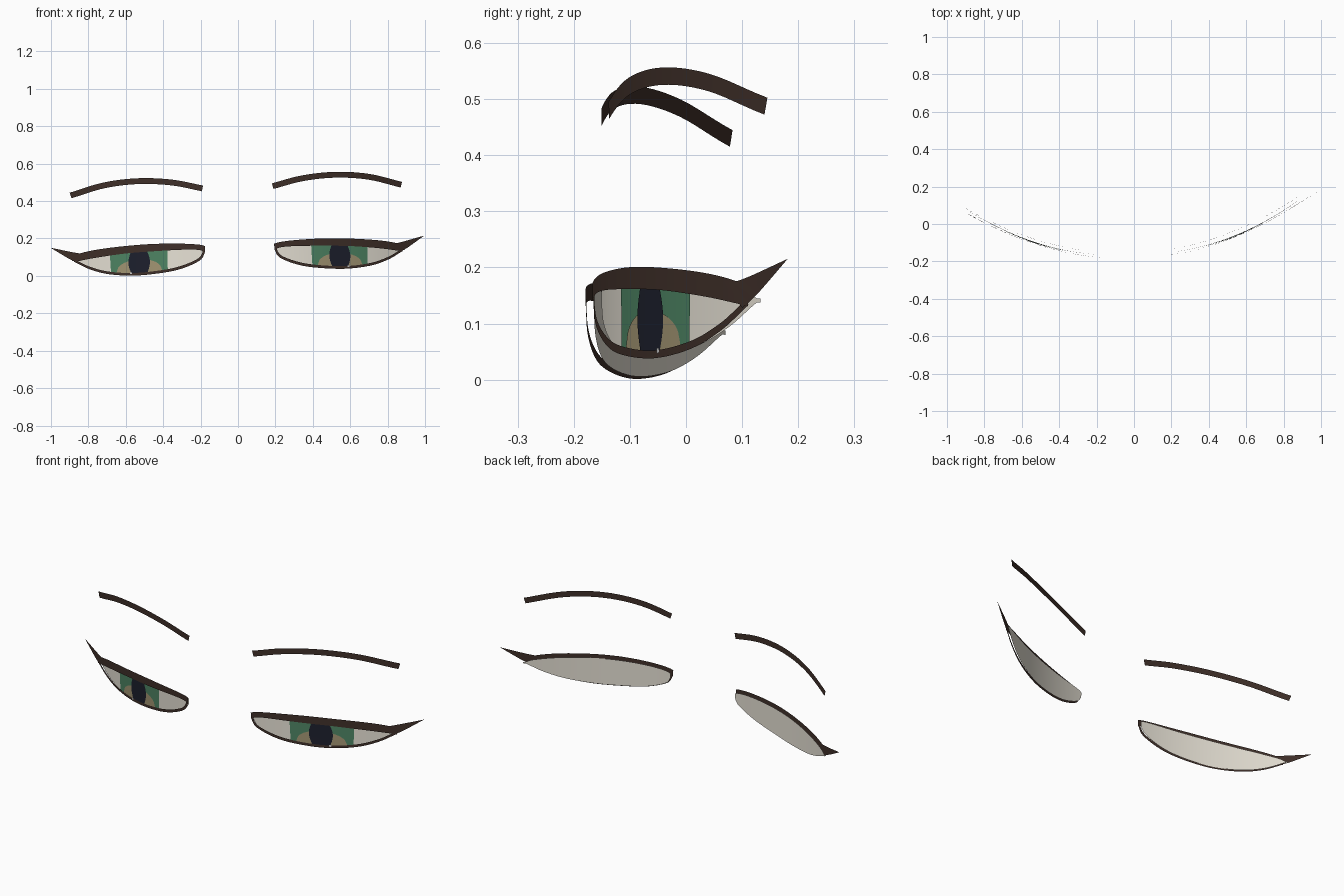
import bpy, bmesh, math
from mathutils import Vector

if "Cube" in bpy.data.objects:
    bpy.data.objects.remove(bpy.data.objects["Cube"])


def material(name, rgb):
    m = bpy.data.materials.new(name)
    m.diffuse_color = (*rgb, 1)
    m.use_nodes = True
    m.node_tree.nodes["Principled BSDF"].inputs["Base Color"].default_value = m.diffuse_color
    return m


BROWN = material("dark_brown", (0.05, 0.029, 0.022))
WHITE = material("eye_white", (0.80, 0.76, 0.67))
GREEN = material("iris_green", (0.075, 0.23, 0.125))
HAZEL = material("iris_hazel", (0.36, 0.30, 0.17))
BLACK = material("pupil_dark", (0.012, 0.014, 0.026))
GLINT = material("glint", (0.9, 0.9, 0.9))


def face_y(x):
    """Depth of the curved face surface at x (straight beyond the eye corner)."""
    d = x - 0.185
    e = min(d, 0.7)
    return -0.172 + 0.121 * e + 0.35 * e * e + 0.56 * (d - e)


def smooth(pts, n=6):
    """Catmull-Rom curve through the points."""
    p = [Vector(q) for q in pts]
    p = [2 * p[0] - p[1]] + p + [2 * p[-1] - p[-2]]
    out = []
    for a, b, c, d in zip(p, p[1:], p[2:], p[3:]):
        for i in range(n):
            t = i / n
            out.append(0.5 * (2 * b + (c - a) * t + (2 * a - 5 * b + 4 * c - d) * t * t
                              + (3 * b - a - 3 * c + d) * t ** 3))
    return out + [p[-2]]


def height(curve, x):
    for a, b in zip(curve, curve[1:]):
        if a.x <= x <= b.x and b.x > a.x:
            return a.y + (b.y - a.y) * (x - a.x) / (b.x - a.x)
    return curve[0].y if x < curve[0].x else curve[-1].y


def sheet(name, low, top, mat, depth, rows=2):
    """Mirrored sheet on the face surface between two (x, z) curves."""
    bm = bmesh.new()
    grid = []
    for a, b in zip(low, top):
        col = []
        for r in range(rows + 1):
            q = Vector(a).lerp(Vector(b), r / rows)
            col.append(bm.verts.new((q.x, face_y(q.x) + depth(q.x), q.y)))
        grid.append(col)
    for c, d in zip(grid, grid[1:]):
        for r in range(rows):
            bm.faces.new((c[r], d[r], d[r + 1], c[r + 1]))
    bmesh.ops.remove_doubles(bm, verts=bm.verts, dist=1e-5)
    mesh = bpy.data.meshes.new(name)
    bm.to_mesh(mesh)
    bm.free()
    mesh.materials.append(mat)
    mesh.shade_smooth()
    ob = bpy.data.objects.new(name, mesh)
    bpy.context.collection.objects.link(ob)
    ob.modifiers.new("both_sides", "MIRROR").use_mirror_merge = False
    # The whole pair is slightly tilted and turned
    ob.rotation_euler = (0, -0.0325, 0.035)
    ob.location.x = 0.008
    return ob


def flat(v):
    return lambda x: v


# Lid outlines
low_out = smooth([(.185, .150), (.190, .125), (.215, .090), (.30, .053), (.40, .032),
                  (.56, .020), (.70, .032), (.80, .062), (.88, .105)])
low_in = smooth([(.197, .150), (.203, .125), (.228, .098), (.305, .067), (.40, .047),
                 (.56, .034), (.70, .046), (.795, .074), (.86, .107)])
up_top = smooth([(.185, .166), (.215, .174), (.30, .182), (.45, .186), (.60, .180),
                 (.75, .166), (.85, .147), (.88, .128)])
up_low = smooth([(.185, .133), (.22, .146), (.30, .150), (.45, .147), (.60, .140),
                 (.75, .124), (.85, .108), (.88, .102)])

sheet("lower_lid", low_out, low_in, BROWN, flat(0))
sheet("upper_lid", up_low, up_top, BROWN, flat(-0.001))
sheet("lash_wing", smooth([(.865, .100), (.91, .124), (1.0, .183)]),
      smooth([(.81, .150), (.855, .149), (1.0, .183)]), BROWN, flat(-0.002))

# Eye white, receding at both corners
xs = [.19 + .70 * (1 - math.cos(math.pi * i / 40)) / 2 for i in range(41)]
sheet("eye_white",
      [(x, height(low_out, x) + .004) for x in xs],
      [(x, max(height(low_out, x) + .004, .45 * height(up_low, x) + .55 * height(up_top, x)))
       for x in xs],
      WHITE, lambda x: .007 + .06 * (x - .537) ** 2, rows=8)


# Iris layers, each tucked under the lids
def low_edge(x):
    return height(low_in, x) - .004


def high_edge(x):
    return height(up_low, x) + .006


CX = .537
span = [i / 12 - 1 for i in range(25)]
sheet("iris", [(CX + .150 * t, low_edge(CX + .150 * t)) for t in span],
      [(CX + .153 * t, high_edge(CX + .153 * t)) for t in span], GREEN, flat(.005), 4)
sheet("iris_lower_glow", [(CX + .122 * t, low_edge(CX + .122 * t)) for t in span],
      [(CX + .122 * t, low_edge(CX + .122 * t) + .075 * math.sqrt(1 - t * t)) for t in span],
      HAZEL, flat(.0038), 2)

# Pupil with bulging sides
levels = [i / 12 for i in range(13)]


def pupil_side(sign):
    pts = []
    for t in levels:
        x = CX + sign * (.042 + .015 * math.sin(math.pi * t))
        pts.append((x, low_edge(x) * (1 - t) + high_edge(x) * t))
    return pts


pupil = sheet("pupil", pupil_side(1), pupil_side(-1), BLACK, flat(.0025), 4)

# Small glint at the foot of the pupil
ring = [math.pi * i / 8 for i in range(9)]
sheet("glint", [(.582 - .006 * math.cos(a), .033 - .005 * math.sin(a)) for a in ring],
      [(.582 - .006 * math.cos(a), .033 + .005 * math.sin(a)) for a in ring],
      GLINT, flat(-.002), 1)

# Eyebrow: arched ribbon with square ends
arch = smooth([(.188, .474), (.35, .511), (.53, .524), (.71, .507), (.885, .459)])
low, top = [], []
for i, p in enumerate(arch):
    t = (arch[min(i + 1, len(arch) - 1)] - arch[max(i - 1, 0)]).normalized()
    n = Vector((-t.y, t.x)) * .0155
    low.append(p - n)
    top.append(p + n)
sheet("eyebrow", low, top, BROWN, flat(.028))
